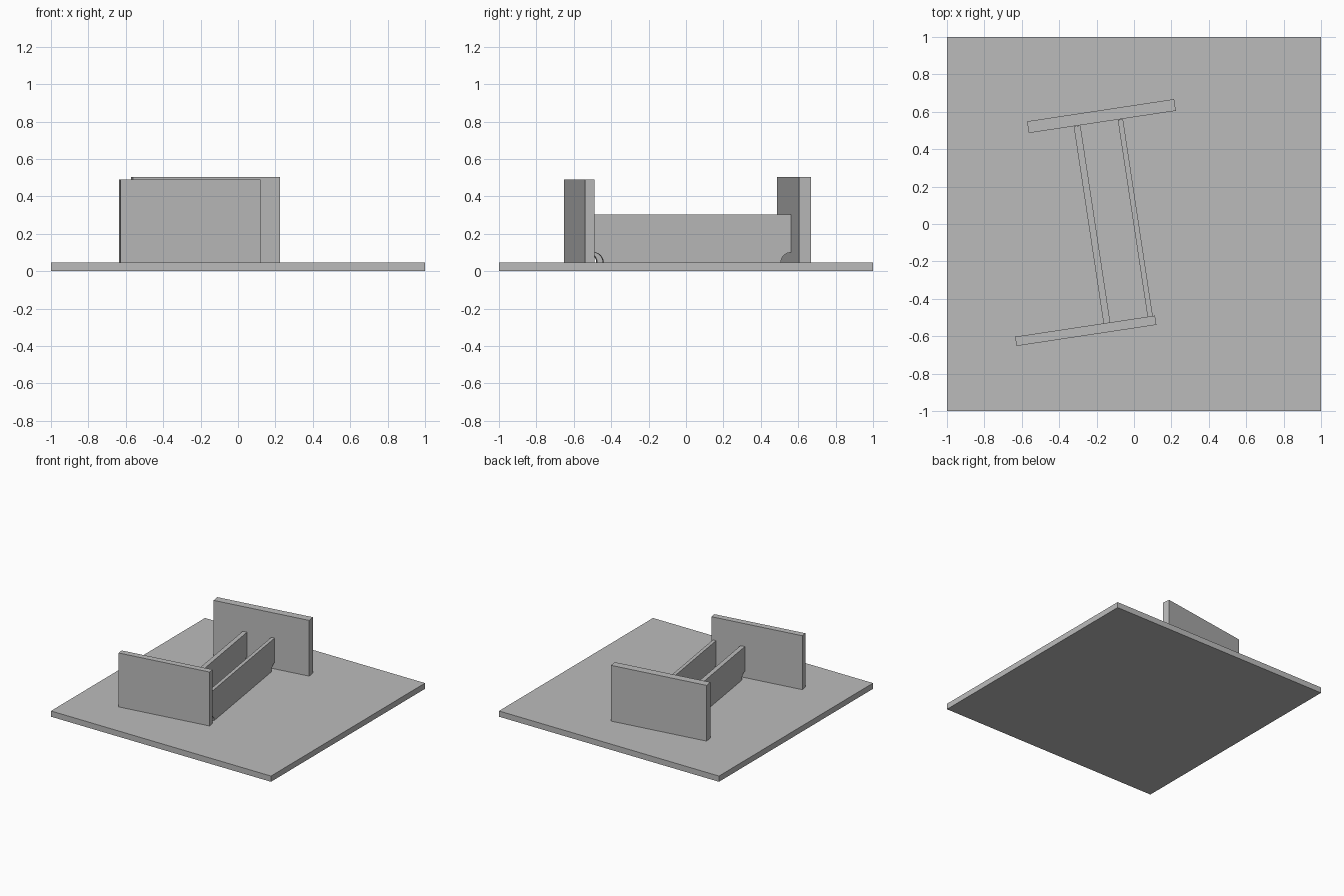
import bpy
import bmesh
from math import radians, sin, cos, pi
from mathutils import Matrix, Vector

cube = bpy.data.objects.get("Cube")
if cube:
    bpy.data.objects.remove(cube, do_unlink=True)

steel = bpy.data.materials.new("plain_grey")
steel.use_nodes = True
GREY = (0.5, 0.5, 0.5, 1.0)
steel.diffuse_color = GREY
steel.node_tree.nodes["Principled BSDF"].inputs["Base Color"].default_value = GREY

BASE_TOP = 0.047
TURN = radians(8.6)      # whole assembly is turned on the base
RIB_TOP = 0.302
NOTCH = 0.053            # radius of the rib corner cut-outs


def add_object(name, bm, x=0, y=0, turn=0):
    bmesh.ops.recalc_face_normals(bm, faces=bm.faces[:])
    mesh = bpy.data.meshes.new(name)
    bm.to_mesh(mesh)
    bm.free()
    mesh.materials.append(steel)
    obj = bpy.data.objects.new(name, mesh)
    obj.matrix_world = Matrix.Translation((x, y, 0)) @ Matrix.Rotation(turn, 4, 'Z')
    bpy.context.collection.objects.link(obj)
    return obj


def plate(name, size, z0, z1, x=0, y=0, turn=0):
    bm = bmesh.new()
    bmesh.ops.create_cube(bm, size=1)
    bmesh.ops.scale(bm, vec=(size[0], size[1], z1 - z0), verts=bm.verts)
    bmesh.ops.translate(bm, vec=(0, 0, (z0 + z1) / 2), verts=bm.verts)
    return add_object(name, bm, x, y, turn)


def rib(name, thickness, length, x, y):
    # Side profile with a quarter-round notch at each lower corner
    half = length / 2
    steps = 10
    arc = [(half - NOTCH * cos(a), BASE_TOP + NOTCH * sin(a))
           for a in (pi / 2 * i / steps for i in range(steps + 1))]
    right = arc + [(half, RIB_TOP)]
    outline = right + [(-py, pz) for py, pz in reversed(right)]
    bm = bmesh.new()
    face = bm.faces.new([bm.verts.new((-thickness / 2, py, pz)) for py, pz in outline])
    result = bmesh.ops.extrude_face_region(bm, geom=[face])
    moved = [v for v in result["geom"] if isinstance(v, bmesh.types.BMVert)]
    bmesh.ops.translate(bm, vec=Vector((thickness, 0, 0)), verts=moved)
    return add_object(name, bm, x, y, TURN)


# Square base
plate("base_plate", (2, 2), 0, BASE_TOP)

# Upright end plates
plate("front_plate", (0.756, 0.05), BASE_TOP, 0.49, -0.258, -0.571, TURN)
plate("back_plate", (0.795, 0.063), BASE_TOP, 0.505, -0.174, 0.577, TURN)

# Parallel ribs joining the end plates
rib("right_rib", 0.036, 1.066, -0.2245, -0.003)
rib("left_rib", 0.028, 1.066, 0.007, 0.031)
